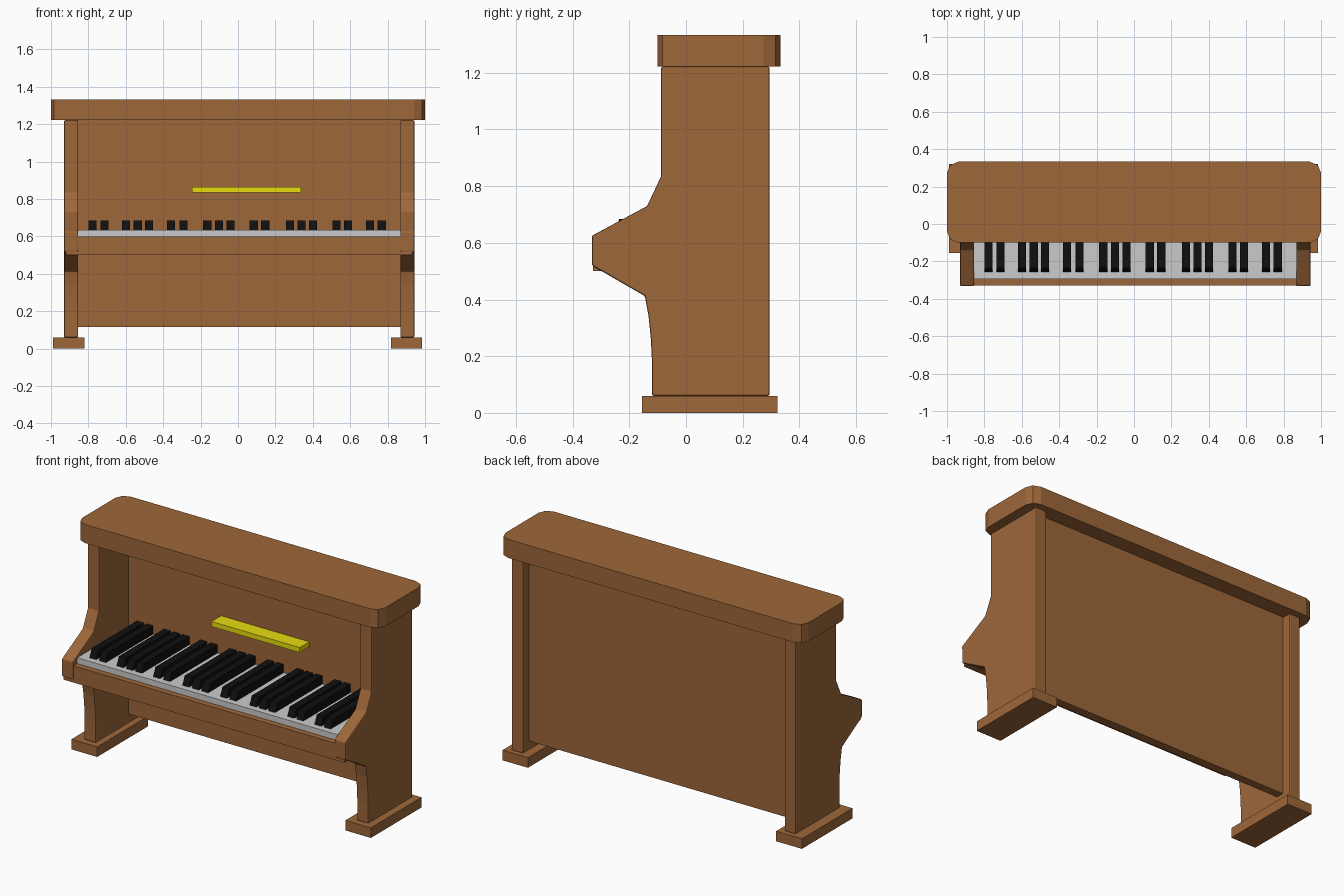
import bpy, bmesh

if "Cube" in bpy.data.objects:
    bpy.data.objects.remove(bpy.data.objects["Cube"])


def material(name, color):
    m = bpy.data.materials.new(name)
    m.diffuse_color = (*color, 1)
    m.use_nodes = True
    m.node_tree.nodes["Principled BSDF"].inputs["Base Color"].default_value = m.diffuse_color
    return m


WOOD = material("wood", (0.34, 0.135, 0.042))
BLACK = material("black", (0.005, 0.005, 0.005))
YELLOW = material("yellow", (0.8, 0.72, 0.005))


def prism(name, profile, x0, x1, mat=None):
    """Extrude a (y, z) profile along x."""
    bm = bmesh.new()
    face = bm.faces.new([bm.verts.new((x0, y, z)) for y, z in profile])
    ext = bmesh.ops.extrude_face_region(bm, geom=[face])
    verts = [v for v in ext["geom"] if isinstance(v, bmesh.types.BMVert)]
    bmesh.ops.translate(bm, verts=verts, vec=(x1 - x0, 0, 0))
    bmesh.ops.recalc_face_normals(bm, faces=bm.faces)
    mesh = bpy.data.meshes.new(name)
    bm.to_mesh(mesh)
    bm.free()
    obj = bpy.data.objects.new(name, mesh)
    bpy.context.collection.objects.link(obj)
    if mat:
        mesh.materials.append(mat)
    return obj


def box(name, x, y, z, mat=None):
    return prism(name, [(y[0], z[0]), (y[1], z[0]), (y[1], z[1]), (y[0], z[1])], *x, mat)


# Lid with rounded vertical corners
lid = box("lid", (-1, 1), (-0.1, 0.333), (1.222, 1.333), WOOD)
bm = bmesh.new()
bm.from_mesh(lid.data)
upright = [e for e in bm.edges if abs(e.verts[0].co.z - e.verts[1].co.z) > 0.05]
bmesh.ops.bevel(bm, geom=upright, offset=0.06, segments=2, profile=0.5, affect='EDGES')
bm.to_mesh(lid.data)
bm.free()

# Side panels with the arm profile
side = [(0.295, 0.06), (0.295, 1.222), (-0.088, 1.222), (-0.088, 0.835),
        (-0.137, 0.73), (-0.332, 0.625), (-0.332, 0.52), (-0.145, 0.412),
        (-0.132, 0.34), (-0.124, 0.26), (-0.12, 0.18), (-0.12, 0.06)]
for label, x0, x1 in (("left", -0.93, -0.855), ("right", 0.868, 0.943)):
    panel = prism(label + "_side_panel", side, x0, x1, WOOD)
    bev = panel.modifiers.new("soft_edges", 'BEVEL')
    bev.width, bev.segments, bev.limit_method = 0.006, 2, 'ANGLE'

# Feet
box("left_foot", (-0.99, -0.82), (-0.155, 0.322), (0, 0.06), WOOD)
box("right_foot", (0.817, 0.985), (-0.155, 0.322), (0, 0.06), WOOD)

# Back board and key bed
box("back_board", (-0.86, 0.875), (0.19, 0.24), (0.115, 1.225), WOOD)
box("key_bed", (-0.92, 0.932), (-0.328, 0.2), (0.5, 0.6), WOOD)

# Keyboard
box("white_keys", (-0.857, 0.87), (-0.293, 0.195), (0.6, 0.635))
key = [(-0.258, 0.63), (0.195, 0.63), (0.195, 0.685), (-0.235, 0.685)]
centres = [-0.778, -0.714, -0.599, -0.536, -0.476, -0.358, -0.291, -0.165, -0.102, -0.04,
           0.084, 0.146, 0.278, 0.339, 0.401, 0.527, 0.588, 0.706, 0.768]
for i, c in enumerate(centres):
    prism(f"black_key_{i + 1}", key, c - 0.022, c + 0.022, BLACK)

# Music ledge
box("music_ledge", (-0.245, 0.337), (0.1, 0.195), (0.834, 0.864), YELLOW)
